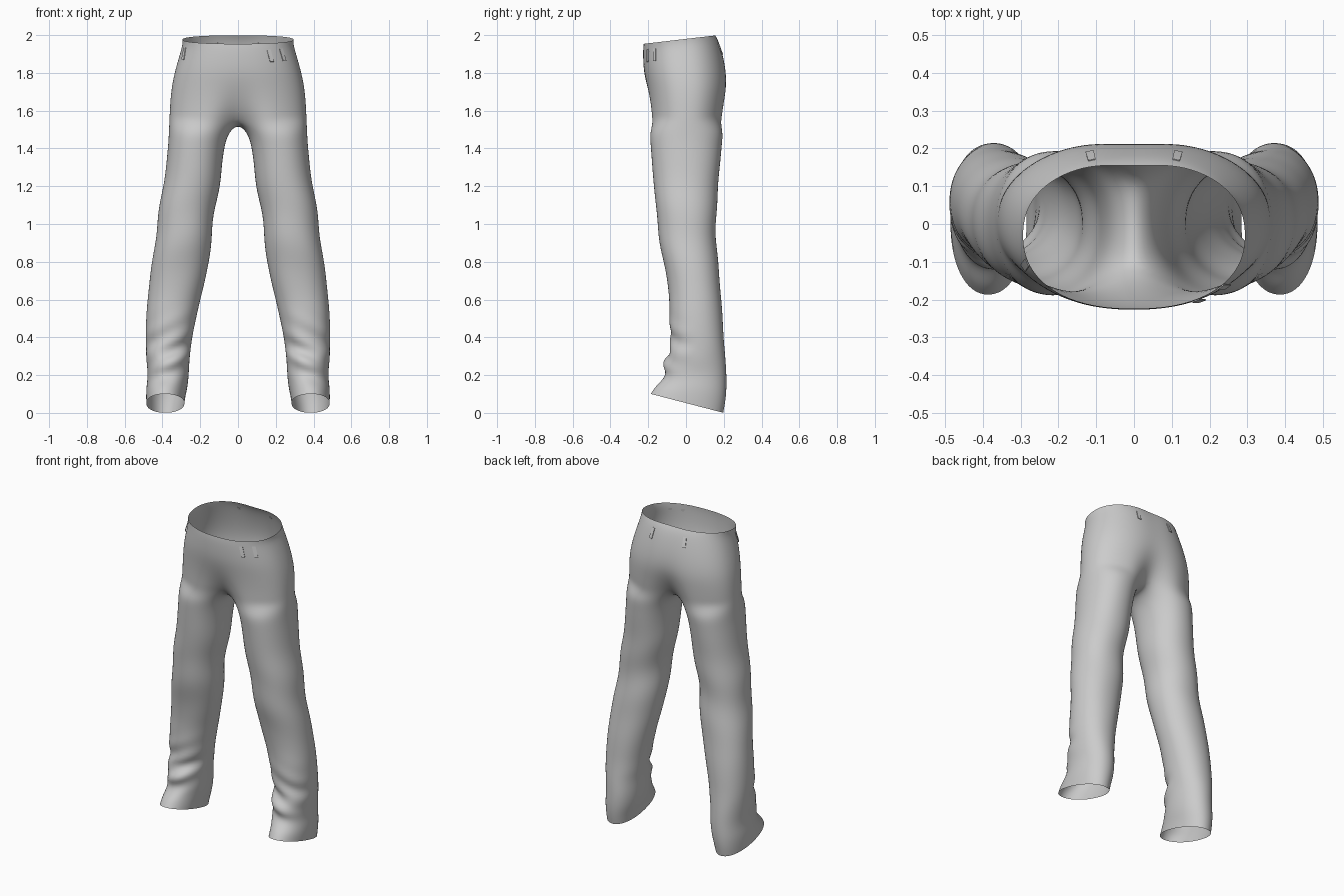
import bpy, bmesh, math
from mathutils import Vector

if "Cube" in bpy.data.objects:
    bpy.data.objects.remove(bpy.data.objects["Cube"], do_unlink=True)

cloth = bpy.data.materials.new("grey cloth")
cloth.use_nodes = True
GREY = (0.6, 0.6, 0.6, 1)
cloth.diffuse_color = GREY
cloth.node_tree.nodes["Principled BSDF"].inputs["Base Color"].default_value = GREY

OUTER, INNER = 16, 4          # segments round the outside and along the inseam


def power(v, e):
    return math.copysign(abs(v) ** e, v)


def oval(cx, rx, yf, yb, angle, e=0.88):
    """Point on a squarish oval; angle 0 faces the front, 90 degrees faces +x."""
    return (cx + rx * power(math.sin(angle), e),
            (yf + yb) / 2 - (yb - yf) / 2 * power(math.cos(angle), e))


# Hip rows: height, half width, front y, back y, centre pinch front, back, slope
HIPS = [
    (1.98, 0.295, -0.225, 0.165, 0.0, 0.07, 0.117),
    (1.95, 0.295, -0.228, 0.18, 0.0, 0.05, 0.11),
    (1.89, 0.312, -0.228, 0.198, 0.0, 0.03, 0.08),
    (1.81, 0.335, -0.224, 0.217, 0.0, 0.03, 0.03),
    (1.73, 0.352, -0.212, 0.225, 0.03, 0.06, 0.0),
    (1.65, 0.36, -0.203, 0.218, 0.15, 0.18, 0.0),
    (1.59, 0.363, -0.2, 0.212, 0.32, 0.35, 0.0),
    (1.55, 0.365, -0.198, 0.207, 0.5, 0.5, 0.0),
]
# Leg rows: height, inner x, outer x, front y, back y, slope
LEGS = [
    (1.49, 0.045, 0.368, -0.195, 0.2, 0.0),
    (1.42, 0.07, 0.371, -0.19, 0.192, 0.0),
    (1.3, 0.085, 0.383, -0.182, 0.182, 0.0),
    (1.2, 0.095, 0.398, -0.17, 0.172, 0.0),
    (1.1, 0.115, 0.416, -0.163, 0.165, 0.0),
    (1.0, 0.135, 0.43, -0.155, 0.16, 0.0),
    (0.9, 0.143, 0.442, -0.14, 0.163, 0.0),
    (0.8, 0.15, 0.455, -0.12, 0.17, 0.0),
    (0.7, 0.172, 0.47, -0.103, 0.18, 0.0),
    (0.6, 0.2, 0.482, -0.088, 0.19, 0.0),
    (0.5, 0.221, 0.488, -0.09, 0.196, 0.0),
    (0.41, 0.24, 0.491, -0.086, 0.2, 0.0),
    (0.34, 0.25, 0.488, -0.074, 0.206, 0.0),
    (0.28, 0.256, 0.488, -0.125, 0.212, 0.0),
    (0.21, 0.26, 0.477, -0.108, 0.217, -0.06),
    (0.15, 0.265, 0.486, -0.13, 0.217, -0.16),
    (0.1, 0.277, 0.488, -0.165, 0.21, -0.23),
    (0.052, 0.283, 0.487, -0.19, 0.2, -0.26),
]

# Trousers: half the body is lofted, then mirrored and smoothed
bm = bmesh.new()


def skin(a, b, closed):
    n = len(b)
    for i in range(n if closed else OUTER):
        j = (i + 1) % n
        bm.faces.new((a[i], b[i], b[j], a[j]))


previous = None
for z, width, yf, yb, pinch_f, pinch_b, slope in HIPS:
    row = []
    for i in range(OUTER + 1):
        x, y = oval(0, width, yf, yb, math.pi * i / OUTER)
        x = 0 if i in (0, OUTER) else x
        y *= 1 - (pinch_f if y < 0 else pinch_b) * math.exp(-(x / 0.08) ** 2)
        row.append(bm.verts.new((x, y, z + slope * y)))
    if previous:
        skin(previous, row, False)
    previous = row

# Crotch seam joins the front and back centre lines
front, back = previous[0].co, previous[-1].co
for k in range(1, INNER):
    t = k / INNER
    p = back.lerp(front, t)
    p.z -= 0.025 * math.sin(math.pi * t)
    previous.append(bm.verts.new(p))

for z, xin, xout, yf, yb, slope in LEGS:
    row = []
    for i in range(OUTER + INNER):
        if i <= OUTER:
            deg = -60 + 300 * i / OUTER
        else:
            deg = 240 + 60 * (i - OUTER) / INNER
        x, y = oval((xin + xout) / 2, (xout - xin) / 2, yf, yb, math.radians(deg), 0.93)
        row.append(bm.verts.new((x, y, z + slope * y)))
    skin(previous, row, True)
    previous = row

bmesh.ops.recalc_face_normals(bm, faces=bm.faces)
mesh = bpy.data.meshes.new("trousers")
bm.to_mesh(mesh)
bm.free()
trousers = bpy.data.objects.new("trousers", mesh)
bpy.context.collection.objects.link(trousers)
mirror = trousers.modifiers.new("mirror", 'MIRROR')
mirror.use_clip = True
smooth = trousers.modifiers.new("smooth", 'SUBSURF')
smooth.levels = smooth.render_levels = 2
graph = bpy.context.evaluated_depsgraph_get()
mesh = bpy.data.meshes.new_from_object(trousers.evaluated_get(graph))
trousers.modifiers.clear()
trousers.data = mesh


# Cloth folds: slanted creases at the shins, soft waves over the knees
def bump(z, centre, spread):
    return math.exp(-((z - centre) / spread) ** 2)


normals = [v.normal.copy() for v in mesh.vertices]
for v, n in zip(mesh.vertices, normals):
    x, y, z = abs(v.co.x), v.co.y, v.co.z
    facing = max(0, -n.y)
    shin = bump(z, 0.32, 0.13) * facing * math.sin(55 * z + 28 * (x - 0.37))
    knee = bump(z, 0.95, 0.3) * math.sin(21 * z + 9 * x + 6 * y)
    v.co += n * (0.009 * shin + 0.003 * knee)
mesh.materials.clear()
mesh.materials.append(cloth)
mesh.polygons.foreach_set("use_smooth", [True] * len(mesh.polygons))
mesh.update()
bpy.context.view_layer.update()


# Belt loops: thin strips laid on the cloth below the waistband
def belt_loop(name, x, y, lean):
    out = Vector((x, y, 0)).normalized()
    side = Vector((-out.y, out.x, 0))
    b = bmesh.new()
    rows = []
    for k in range(4):
        z = 1.945 + 0.1 * y - 0.022 * k
        pair = []
        for s in (-0.011, 0.011):
            p = Vector((x, y, z)) + side * (s + lean * k)
            ok, hit, normal, _ = trousers.closest_point_on_mesh(p)
            pair.append(b.verts.new(hit + out * (0.003 + 0.002 * k)))
        rows.append(pair)
    for r, q in zip(rows, rows[1:]):
        b.faces.new((r[0], q[0], q[1], r[1]))
    m = bpy.data.meshes.new(name)
    b.to_mesh(m)
    b.free()
    m.materials.append(cloth)
    ob = bpy.data.objects.new(name, m)
    bpy.context.collection.objects.link(ob)
    thick = ob.modifiers.new("thickness", 'SOLIDIFY')
    thick.thickness = 0.004


belt_loop("front_belt_loop_inner", 0.16, -0.2, 0.005)
belt_loop("front_belt_loop_outer", 0.225, -0.165, 0.005)
belt_loop("side_belt_loop", -0.28, -0.1, 0.003)
belt_loop("back_belt_loop_left", 0.11, 0.17, 0.0)
belt_loop("back_belt_loop_right", -0.11, 0.17, 0.0)
